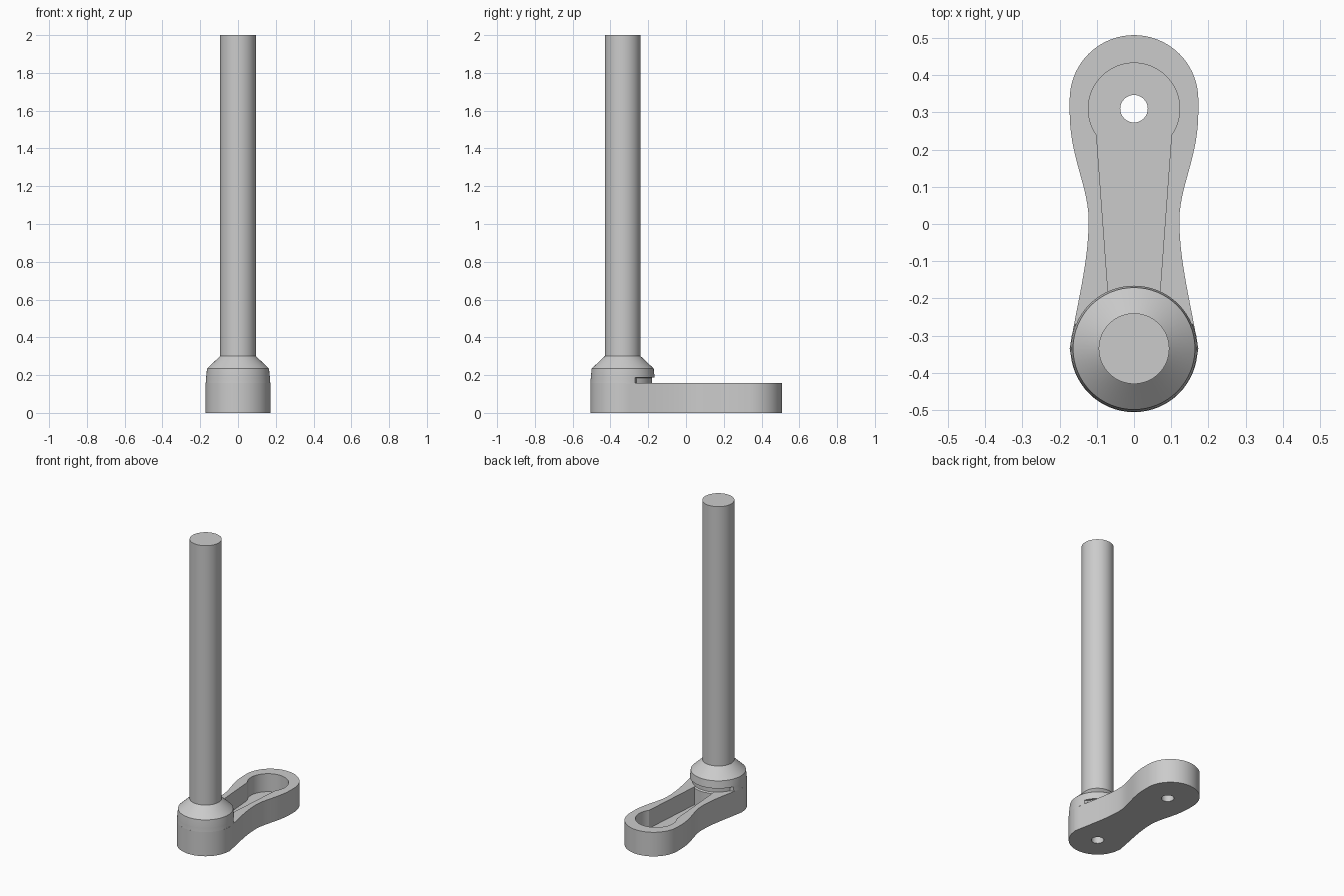
import bpy, bmesh
from math import sin, cos, pi, radians
from mathutils import Vector
from mathutils.geometry import interpolate_bezier

if "Cube" in bpy.data.objects:
    bpy.data.objects.remove(bpy.data.objects["Cube"])

GREY = (0.6, 0.6, 0.6, 1)
mat = bpy.data.materials.new("grey metal")
mat.use_nodes = True
mat.diffuse_color = GREY
mat.node_tree.nodes["Principled BSDF"].inputs["Base Color"].default_value = GREY

HUB_Y, EYE_Y, ARM_H, FLOOR = -0.335, 0.31, 0.158, 0.04
SIDES = 64


def finish(name, bm):
    bmesh.ops.recalc_face_normals(bm, faces=bm.faces)
    mesh = bpy.data.meshes.new(name)
    bm.to_mesh(mesh)
    bm.free()
    mesh.materials.append(mat)
    obj = bpy.data.objects.new(name, mesh)
    bpy.context.collection.objects.link(obj)
    return obj


def loft(name, rings):
    """Closed solid through rings of equal point count."""
    bm = bmesh.new()
    loops = [[bm.verts.new(p) for p in ring] for ring in rings]
    for a, b in zip(loops, loops[1:]):
        for i in range(len(a)):
            j = (i + 1) % len(a)
            bm.faces.new((a[i], a[j], b[j], b[i]))
    bm.faces.new(loops[0])
    bm.faces.new(loops[-1])
    return finish(name, bm)


def prism(name, outline, low, high):
    return loft(name, [[(x, y, z) for x, y in outline] for z in (low, high)])


def arc(cy, r, start, end, n):
    angles = [radians(start + (end - start) * i / n) for i in range(n + 1)]
    return [(r * cos(a), cy + r * sin(a)) for a in angles]


def mirrored(half):
    """Complete a right-hand half outline with its mirror image."""
    return half + [(-x, y) for x, y in reversed(half) if x > 0.0001]


def curve(*points):
    pts = interpolate_bezier(*[Vector((x, y, 0)) for x, y in points], 14)
    return [(p.x, p.y) for p in pts]


def cut(obj, cutter):
    mod = obj.modifiers.new("cut", 'BOOLEAN')
    mod.operation, mod.solver, mod.object = 'DIFFERENCE', 'EXACT', cutter
    select(obj)
    bpy.ops.object.modifier_apply(modifier=mod.name)


def select(obj):
    bpy.ops.object.select_all(action='DESELECT')
    obj.select_set(True)
    bpy.context.view_layer.objects.active = obj


# Waisted arm outline
side = (arc(HUB_Y, 0.171, -90, 0, 16)[:-1]
        + curve((0.173, HUB_Y), (0.15, -0.2), (0.122, -0.1), (0.122, 0.01))
        + curve((0.122, 0.01), (0.122, 0.1), (0.173, 0.18), (0.173, 0.3))[1:]
        + arc(0.335, 0.173, 0, 90, 18))
outline = mirrored(side)[:-1] if abs(side[0][0]) > 0.0001 else mirrored(side)
arm = prism("arm", outline, 0, ARM_H)

# Keyhole pocket and bores
pocket = prism("pocket_cutter",
               mirrored([(0.065, -0.26), (0.07, -0.18)]
                        + arc(EYE_Y, 0.123, -35, 90, 30)), FLOOR, 0.3)
eye_bore = prism("eye_bore_cutter", arc(EYE_Y, 0.037, 0, 360, 32)[:-1], -0.1, 0.1)
hub_bore = prism("hub_bore_cutter", arc(HUB_Y, 0.037, 0, 360, 32)[:-1], -0.1, 0.2)


# Hub with a shallow undercut facing the arm
def hub_ring(z, r, back=None):
    pts = []
    for i in range(SIDES):
        a = 2 * pi * i / SIDES
        rad = back if back and sin(a) > 0.45 else r
        pts.append((rad * cos(a), HUB_Y + rad * sin(a), z))
    return pts


hub = loft("hub", [hub_ring(0.001, 0.164), hub_ring(0.15, 0.164),
                   hub_ring(0.156, 0.171, 0.155), hub_ring(0.186, 0.169, 0.155),
                   hub_ring(0.187, 0.169), hub_ring(0.235, 0.164),
                   hub_ring(0.3, 0.095)])

# Tall round pin
pin = prism("pin", arc(HUB_Y, 0.095, 0, 360, SIDES)[:-1], 0.29, 2)

for cutter in (pocket, eye_bore, hub_bore):
    cut(arm, cutter)
cut(hub, hub_bore)
for cutter in (pocket, eye_bore, hub_bore):
    bpy.data.objects.remove(cutter)

for obj in (arm, hub, pin):
    select(obj)
    bpy.ops.object.shade_smooth_by_angle(angle=radians(25))
